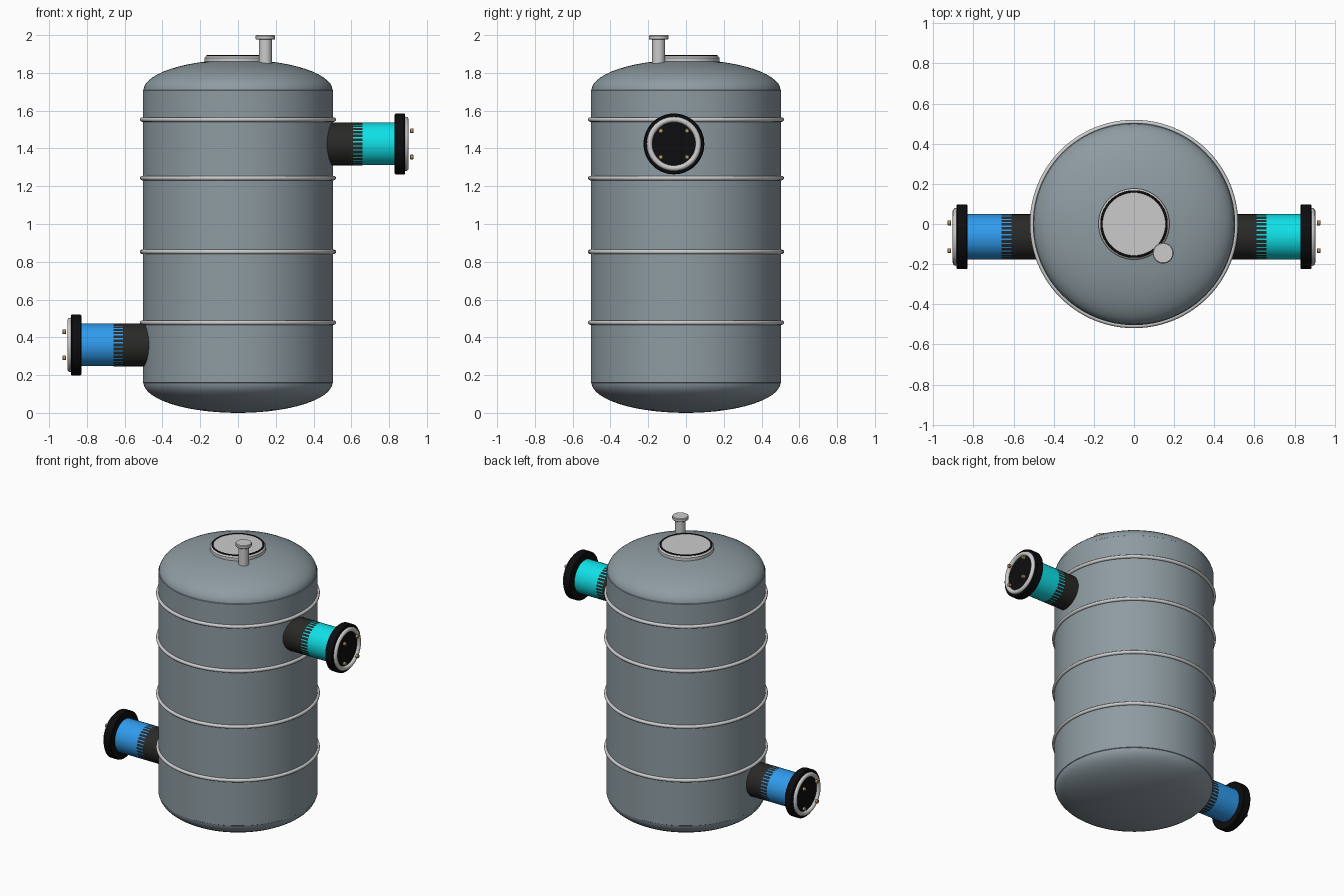
import bpy, bmesh, math
from mathutils import Matrix, Vector

if "Cube" in bpy.data.objects:
    bpy.data.objects.remove(bpy.data.objects["Cube"])


def material(name, rgb):
    m = bpy.data.materials.new(name)
    m.diffuse_color = (*rgb, 1)
    m.use_nodes = True
    m.node_tree.nodes["Principled BSDF"].inputs["Base Color"].default_value = m.diffuse_color
    return m


STEEL = material("slate_steel", (0.27, 0.33, 0.36))
TRIM = material("light_steel", (0.58, 0.60, 0.60))
LID = material("pale_lid", (0.66, 0.69, 0.67))
RUBBER = material("black_rubber", (0.004, 0.004, 0.005))
COLLAR = material("dark_collar", (0.022, 0.022, 0.021))
BLUE = material("inlet_blue", (0.03, 0.33, 0.85))
CYAN = material("outlet_cyan", (0.005, 0.75, 0.80))
BRASS = material("brass", (0.50, 0.33, 0.16))


def revolve(name, profile, mat, segs=64, loc=(0, 0, 0), axis=(0, 0, 1), turn=0.0, closed=False):
    """Spin (radius, height) points around an axis."""
    bm = bmesh.new()
    rings = []
    for r, h in profile:
        if r == 0:
            rings.append([bm.verts.new((0, 0, h))])
        else:
            rings.append([bm.verts.new((r * math.cos(a), r * math.sin(a), h))
                          for a in (turn + 2 * math.pi * i / segs for i in range(segs))])
    pairs = list(zip(rings, rings[1:])) + ([(rings[-1], rings[0])] if closed else [])
    for a, b in pairs:
        for i in range(segs):
            j = (i + 1) % segs
            if len(a) == 1:
                bm.faces.new((a[0], b[j], b[i]))
            elif len(b) == 1:
                bm.faces.new((a[i], a[j], b[0]))
            else:
                bm.faces.new((a[i], a[j], b[j], b[i]))
    bmesh.ops.recalc_face_normals(bm, faces=bm.faces)
    rot = Vector((0, 0, 1)).rotation_difference(Vector(axis)).to_matrix().to_4x4()
    bm.transform(Matrix.Translation(loc) @ rot)
    mesh = bpy.data.meshes.new(name)
    bm.to_mesh(mesh)
    bm.free()
    mesh.materials.append(mat)
    ob = bpy.data.objects.new(name, mesh)
    bpy.context.collection.objects.link(ob)
    bpy.ops.object.select_all(action='DESELECT')
    ob.select_set(True)
    bpy.context.view_layer.objects.active = ob
    bpy.ops.object.shade_smooth_by_angle(angle=math.radians(35))
    return ob


def disc(name, r, h0, h1, mat, bevel=0.0, **kw):
    b = bevel
    pts = [(0, h0), (r - b, h0), (r, h0 + b), (r, h1 - b), (r - b, h1), (0, h1)] if b else \
          [(0, h0), (r, h0), (r, h1), (0, h1)]
    return revolve(name, pts, mat, **kw)


def torus(name, major, minor, h, mat, **kw):
    pts = [(major + minor * math.cos(t), h + minor * math.sin(t))
           for t in (2 * math.pi * i / 12 for i in range(12))]
    return revolve(name, pts, mat, closed=True, **kw)


def dome(name, r, z, height):
    pts = [(r * math.cos(t), z + height * math.sin(t))
           for t in (math.pi / 2 * i / 14 for i in range(14))]
    return revolve(name, pts + [(0, z + height)], STEEL, segs=96)


# Tank shell with domed ends
revolve("tank_shell", [(0.497, 0.155), (0.504, 0.16), (0.504, 1.708), (0.497, 1.713)], STEEL, segs=96)
dome("tank_top", 0.501, 1.706, 0.164)
dome("tank_bottom", 0.501, 0.162, -0.162)

# Reinforcing hoops
for i, z in enumerate((0.478, 0.853, 1.243, 1.553)):
    torus(f"hoop_{i + 1}", 0.507, 0.012, z, TRIM, segs=96)

# Hatch on top
disc("hatch_flange", 0.177, 1.84, 1.889, TRIM, bevel=0.009)
disc("hatch_lid", 0.160, 1.88, 1.892, LID)
torus("hatch_seal", 0.162, 0.006, 1.890, RUBBER)

# Vent pipe beside the hatch
vent = (0.145, -0.145, 0)
disc("vent_pipe", 0.034, 1.84, 1.98, TRIM, segs=32, loc=vent)
disc("vent_cap", 0.052, 1.976, 2.0, TRIM, bevel=0.004, segs=32, loc=vent)

# Inlet and outlet nozzles
Y = -0.064
for name, side, z, colour in (("inlet", -1, 0.36, BLUE), ("outlet", 1, 1.424, CYAN)):
    kw = dict(loc=(0, Y, z), axis=(side, 0, 0))
    disc(name + "_collar", 0.1135, 0.44, 0.66, COLLAR, segs=32, **kw)
    # half-step rotation lets the sleeve show as stripes through the collar
    disc(name + "_sleeve", 0.1133, 0.61, 0.835, colour, segs=32, turn=math.pi / 32, **kw)
    disc(name + "_gasket", 0.161, 0.829, 0.885, RUBBER, bevel=0.005, **kw)
    torus(name + "_ring", 0.129, 0.015, 0.888, TRIM, **kw)
    for i in range(4):
        a = math.pi / 4 + i * math.pi / 2
        disc(f"{name}_bolt_{i + 1}", 0.012, 0.911, 0.929, BRASS, bevel=0.002, segs=12, axis=(side, 0, 0),
             loc=(0, Y + 0.098 * math.cos(a), z + 0.098 * math.sin(a)))
